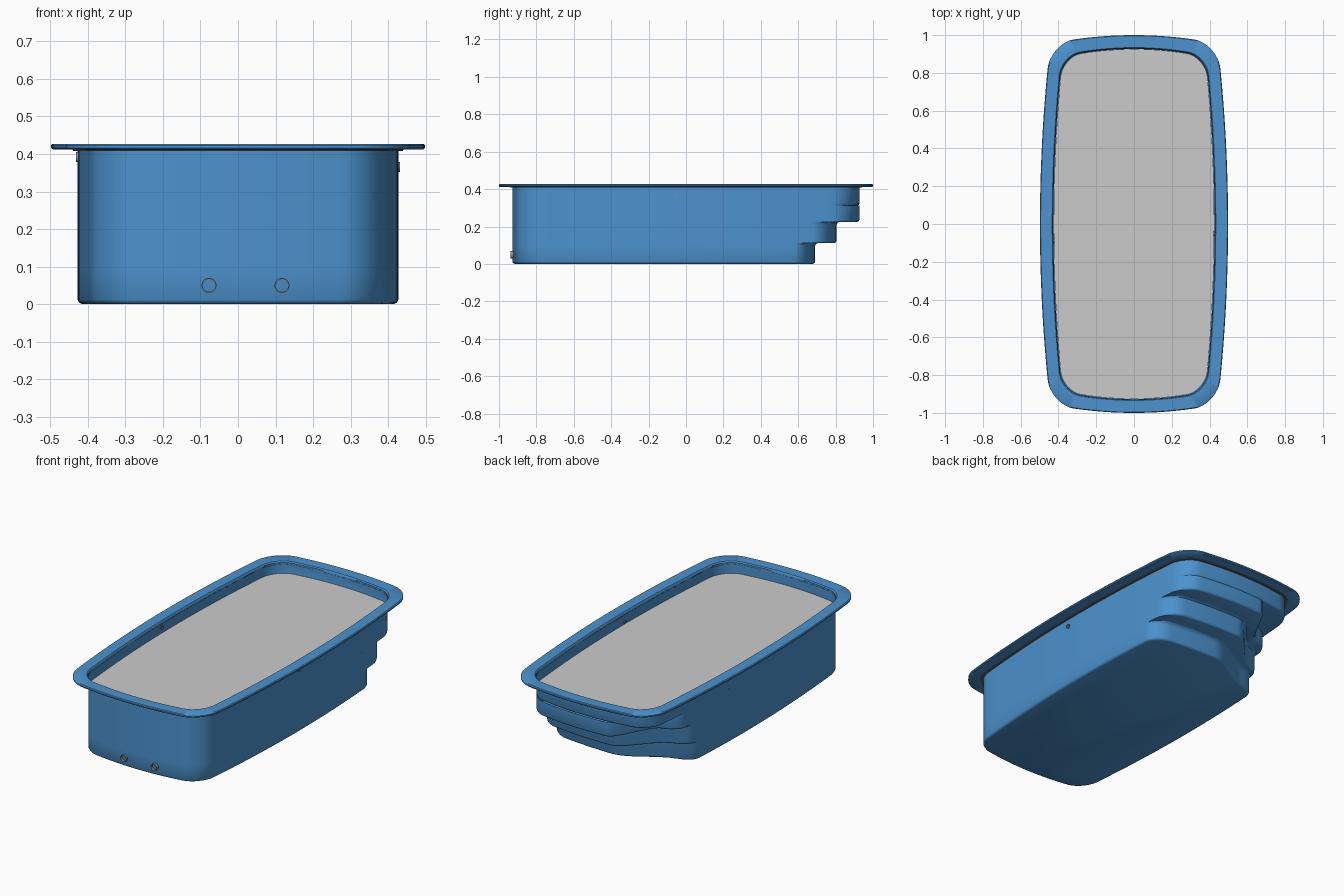
import bpy, bmesh, math
from mathutils import Matrix

cube = bpy.data.objects.get("Cube")
if cube:
    bpy.data.objects.remove(cube)


def material(name, color):
    m = bpy.data.materials.new(name)
    m.use_nodes = True
    m.diffuse_color = (*color, 1)
    m.node_tree.nodes["Principled BSDF"].inputs["Base Color"].default_value = (*color, 1)
    return m


BLUE = material("pool blue", (0.072, 0.29, 0.62))
GREY = material("water grey", (0.6, 0.6, 0.6))
BROWN = material("seam brown", (0.16, 0.12, 0.1))
FITTING = material("fitting grey", (0.3, 0.29, 0.28))

A, B = 0.427, 0.928  # half width and half length of the tub wall


def outline(a=A, b=B, back=None, drop=0, start=0.1, span=0.25, radius=0.11):
    """Bowed rounded rectangle; the back end can be pulled in, more so at -x."""
    raw = []
    corners = [(1, -1, -90), (1, 1, 0), (-1, 1, 90), (-1, -1, 180)]
    for sx, sy, ang in corners:
        for i in range(13):
            t = math.radians(ang + 90 * i / 12)
            raw.append((sx * (a - radius) + radius * math.cos(t),
                        sy * (b - radius) + radius * math.sin(t)))
    pts = []
    for (x0, y0), (x1, y1) in zip(raw, raw[1:] + raw[:1]):
        steps = 32 if math.hypot(x1 - x0, y1 - y0) > 0.1 else 1
        for i in range(steps):
            x, y = x0 + (x1 - x0) * i / steps, y0 + (y1 - y0) * i / steps
            if y > 0 and back:
                s = min(max((-x - start) / span, 0), 1)
                y *= (back - drop * s * s * (3 - 2 * s)) / b
            pts.append((x * (1 - 0.11 * (y / b) ** 2),
                        y * (1 - 0.045 * (x / a) ** 2)))
    return pts


def finish(name, bm, mat, angle=40):
    bmesh.ops.recalc_face_normals(bm, faces=bm.faces)
    me = bpy.data.meshes.new(name)
    bm.to_mesh(me)
    bm.free()
    me.materials.append(mat)
    ob = bpy.data.objects.new(name, me)
    bpy.context.collection.objects.link(ob)
    bpy.ops.object.select_all(action="DESELECT")
    bpy.context.view_layer.objects.active = ob
    ob.select_set(True)
    bpy.ops.object.shade_smooth_by_angle(angle=math.radians(angle))
    return ob


def loft(name, rings, mat, cap_start=False, closed=False):
    """Skin a list of (outline, z) rings."""
    bm = bmesh.new()
    loops = [[bm.verts.new((x, y, z)) for x, y in pts] for pts, z in rings]
    pairs = list(zip(loops, loops[1:]))
    if closed:
        pairs.append((loops[-1], loops[0]))
    for lo, hi in pairs:
        for i in range(len(lo)):
            j = (i + 1) % len(lo)
            bm.faces.new((lo[i], lo[j], hi[j], hi[i]))
    if cap_start:
        bm.faces.new(loops[0])
    return finish(name, bm, mat)


def step_tier(name, z0, z1, back, drop, start, span, flare):
    """One level of the stepped hull: rounded lower lip, coved top."""
    def ring(grow):
        return outline(back=back + grow, drop=drop, start=start, span=span)
    rings = [(ring(-0.012), z0), (ring(-0.004), z0 + 0.004), (ring(0), z0 + 0.012)]
    if flare:
        rings += [(ring(0), z1 - 0.016), (ring(0.005), z1 - 0.005), (ring(0.016), z1)]
    else:
        rings.append((ring(0), z1))
    loft(name, rings, BLUE, cap_start=True)


# Hull levels, from the basin floor up to the rim
floor = dict(back=0.69, drop=0.13, start=0.0, span=0.35)


def basin(inset, grow):
    return outline(a=A - inset, b=B - inset, **{**floor, "back": floor["back"] + grow})


loft("basin", [(basin(0.012, -0.012), 0), (basin(0.004, -0.004), 0.004),
               (basin(0, 0), 0.012), (basin(0, 0), 0.095),
               (basin(0, 0.005), 0.106), (basin(0, 0.016), 0.112)], BLUE, cap_start=True)
step_tier("lower_step", 0.112, 0.225, 0.805, 0.19, 0.08, 0.27, True)
step_tier("middle_step", 0.225, 0.312, B, 0.23, 0.15, 0.18, False)
step_tier("upper_wall", 0.312, 0.412, B, 0, 0.1, 0.2, False)

# Rim around the top
OUT = 0.498


def rim_edge(inset):
    return outline(a=OUT - inset, b=1 - inset, radius=0.14)


def wall_edge(grow):
    return outline(a=A + grow, b=B + grow)


loft("rim", [(wall_edge(0.001), 0.411), (wall_edge(0.001), 0.421), (wall_edge(0.006), 0.427),
             (rim_edge(0.004), 0.427), (rim_edge(0), 0.423), (rim_edge(0), 0.416),
             (rim_edge(0.004), 0.412)], BLUE, closed=True)

# Seam strip under the rim
loft("rim_seam", [(wall_edge(0), 0.412), (wall_edge(0), 0.408),
                  (wall_edge(0.012), 0.408), (wall_edge(0.012), 0.412)], BROWN, closed=True)

# Water surface
loft("water", [(wall_edge(-0.002), 0.36), (wall_edge(-0.002), 0.358)], GREY, cap_start=True)


def fitting(name, loc, axis, radius, depth):
    """Open pipe collar with its axis along x or y."""
    bm = bmesh.new()
    loops = []
    for r, h in ((radius, 0), (radius, depth), (radius * 0.85, depth), (radius * 0.85, 0)):
        ring = bmesh.ops.create_circle(bm, segments=24, radius=r)["verts"]
        bmesh.ops.translate(bm, verts=ring, vec=(0, 0, h - depth / 2))
        loops.append(ring)
    for a, b in zip(loops, loops[1:] + loops[:1]):
        for i in range(24):
            j = (i + 1) % 24
            bm.faces.new((a[i], a[j], b[j], b[i]))
    bmesh.ops.rotate(bm, verts=bm.verts, matrix=Matrix.Rotation(math.pi / 2, 3, axis))
    bmesh.ops.translate(bm, verts=bm.verts, vec=loc)
    finish(name, bm, FITTING)


# Drains on the front and small inlets on the side walls
fitting("right_drain", (-0.077, -0.928, 0.05), "X", 0.02, 0.022)
fitting("left_drain", (0.117, -0.928, 0.05), "X", 0.02, 0.022)
fitting("right_inlet", (-A, -0.09, 0.392), "Y", 0.013, 0.01)
fitting("left_inlet", (A, -0.05, 0.365), "Y", 0.013, 0.01)
